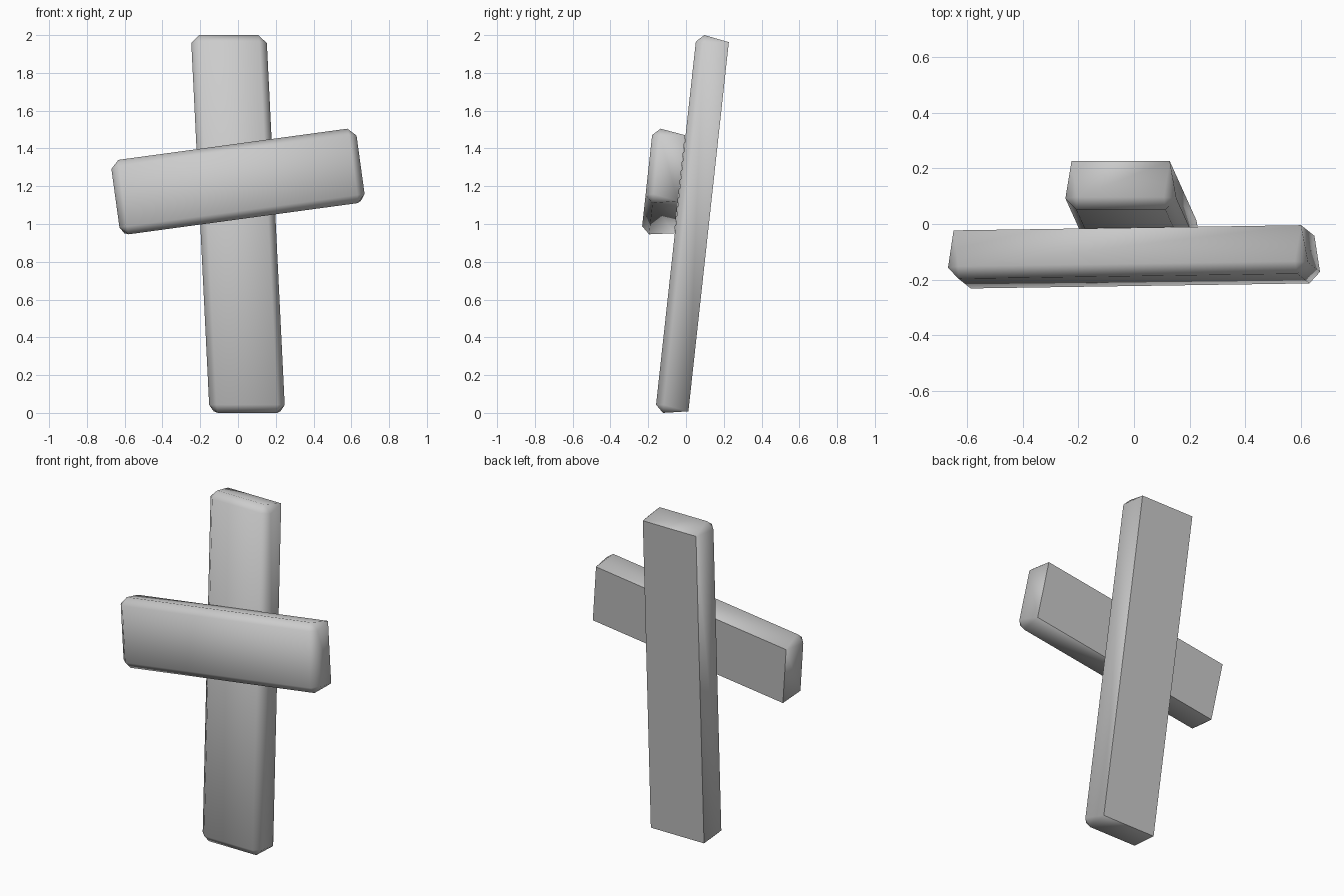
import bpy, bmesh, math
from mathutils import Matrix, Vector

if "Cube" in bpy.data.objects:
    bpy.data.objects.remove(bpy.data.objects["Cube"])

TILT = Matrix.Rotation(math.radians(-6.25), 4, 'X')
CORNERS = [(-1, -1), (1, -1), (1, 1), (-1, 1)]


def plank(name, width, height, transform):
    """Chamfered front, cut front corners, tapering to a sharp-cornered back."""
    w, h = width / 2, height / 2
    cut, front_in, back_in = 0.043, 0.039, 0.023
    bm = bmesh.new()
    front, back, ring = [], [], []
    for i, (sx, sz) in enumerate(CORNERS):
        front.append(bm.verts.new((sx * (w - front_in), -0.041, sz * (h - front_in))))
        back.append(bm.verts.new((sx * (w - back_in), 0.133, sz * (h - back_in))))
        side = bm.verts.new((sx * w, 0, sz * (h - cut)))
        end = bm.verts.new((sx * (w - cut), 0, sz * h))
        ring.append((side, end) if i % 2 == 0 else (end, side))
    bm.faces.new(front)
    bm.faces.new(back)
    for i in range(4):
        j = (i + 1) % 4
        # corner facets, then the chamfer and the side wall
        bm.faces.new((front[i], *ring[i]))
        bm.faces.new((back[i], *ring[i]))
        bm.faces.new((front[i], front[j], ring[j][0], ring[i][1]))
        bm.faces.new((back[i], back[j], ring[j][0], ring[i][1]))
    bm.transform(transform)
    bmesh.ops.recalc_face_normals(bm, faces=bm.faces[:])
    mesh = bpy.data.meshes.new(name)
    bm.to_mesh(mesh)
    bm.free()
    obj = bpy.data.objects.new(name, mesh)
    bpy.context.collection.objects.link(obj)
    bpy.ops.object.select_all(action='DESELECT')
    obj.select_set(True)
    bpy.context.view_layer.objects.active = obj
    bpy.ops.object.shade_smooth_by_angle(angle=math.radians(52))


# Upright plank: leans back, skewed sideways with level ends
skew = Matrix.Identity(4)
skew[0][2] = -0.049
plank("upright_plank", 0.40, 2.012,
      Matrix.Translation(Vector((0, -0.0125, 1.0))) @ TILT @ skew)

# Cross plank: lies against the upright, right end raised
plank("cross_plank", 1.31, 0.40,
      Matrix.Translation(Vector((0, -0.165, 1.225))) @ TILT
      @ Matrix.Rotation(math.radians(-7.8), 4, 'Y'))
